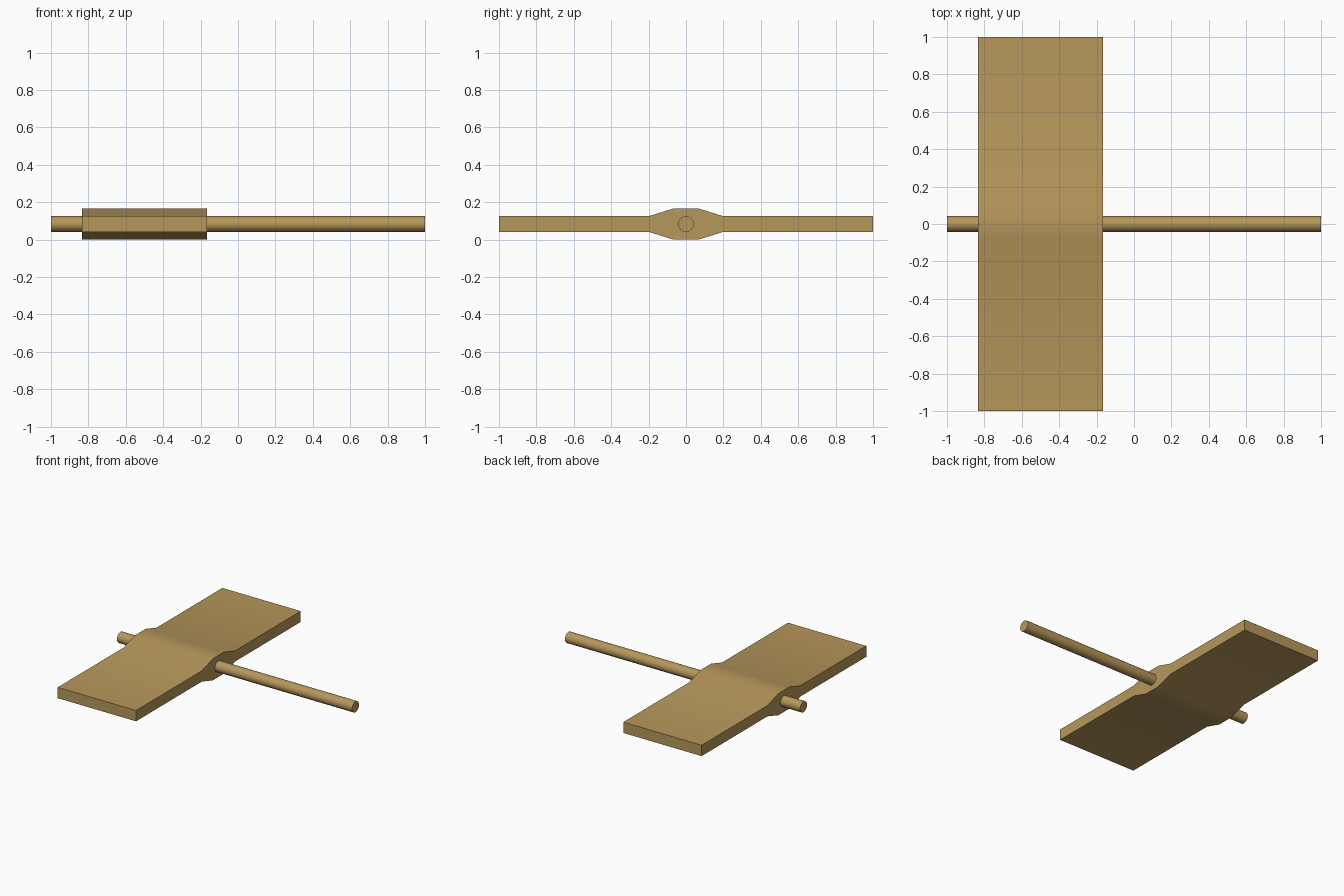
import bpy, bmesh, math

if "Cube" in bpy.data.objects:
    bpy.data.objects.remove(bpy.data.objects["Cube"])

MID = 1 / 12            # height of the axle line
HALF = 1 / 24           # half thickness of the blade, also the rod radius

wood = bpy.data.materials.new("tan wood")
wood.diffuse_color = (0.47, 0.31, 0.105, 1)
wood.use_nodes = True
wood.node_tree.nodes["Principled BSDF"].inputs["Base Color"].default_value = wood.diffuse_color


def finish(obj, name):
    obj.name = name
    obj.data.materials.clear()
    obj.data.materials.append(wood)
    bpy.ops.object.select_all(action='DESELECT')
    obj.select_set(True)
    bpy.context.view_layer.objects.active = obj
    bpy.ops.object.shade_smooth_by_angle(angle=math.radians(30))


# Flat blade with a swollen hub: y-z outline extruded along x
half_top = [(1, HALF), (0.2, HALF), (0.067, MID)]
top = half_top + [(-y, h) for y, h in reversed(half_top)]
outline = top + [(y, -h) for y, h in reversed(top)]
x0, x1 = -0.833, -0.167
bm = bmesh.new()
face = bm.faces.new([bm.verts.new((x0, y, MID + h)) for y, h in outline])
ext = bmesh.ops.extrude_face_region(bm, geom=[face])
bmesh.ops.translate(bm, vec=(x1 - x0, 0, 0),
                    verts=[g for g in ext["geom"] if isinstance(g, bmesh.types.BMVert)])
bmesh.ops.recalc_face_normals(bm, faces=bm.faces)
mesh = bpy.data.meshes.new("blade")
bm.to_mesh(mesh)
bm.free()
blade = bpy.data.objects.new("blade", mesh)
bpy.context.collection.objects.link(blade)
finish(blade, "blade")

# Round rod running through the hub
bpy.ops.mesh.primitive_cylinder_add(vertices=32, radius=HALF, depth=2,
                                    location=(0, 0, MID), rotation=(0, math.pi / 2, 0))
finish(bpy.context.object, "rod")
